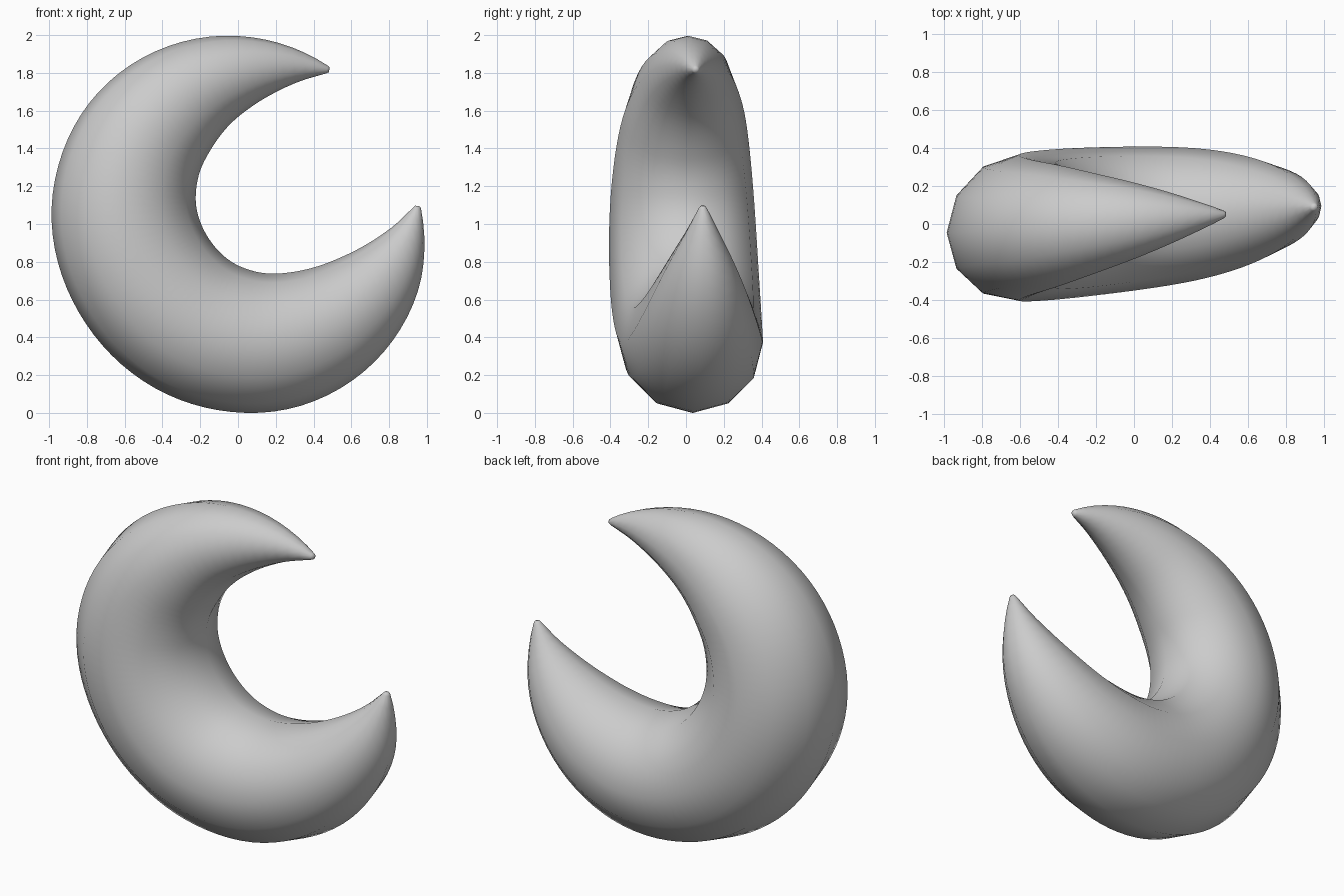
import bpy, bmesh
from math import sin, cos, pi, radians
from mathutils import Vector

if "Cube" in bpy.data.objects:
    bpy.data.objects.remove(bpy.data.objects["Cube"])

SIDES, STEPS = 12, 72
AXIS = radians(32.9)          # direction of the crescent's opening

# Stations along the body: outer angle, outer radius, inner u, inner v
stations = [(-152, .965, .82, -.424), (-141, .985, .68, -.45), (-131, 1.003, .55, -.455),
            (-110, 1.018, .31, -.43), (-77, 1.014, .035, -.332), (-45, .985, -.11, -.20),
            (0, .968, -.177, .028), (45, 1.004, -.11, .256), (77, 1.024, .035, .388),
            (110, 1.01, .31, .483), (131, .988, .55, .483), (141, .976, .68, .463),
            (152, .962, .82, .422)]
angles = [s[0] for s in stations]
values = [Vector(s[1:]) for s in stations]


def slope(i):
    """Smooth tangent through unevenly spaced stations."""
    d = lambda j: (values[j + 1] - values[j]) / (angles[j + 1] - angles[j])
    if i == 0:
        return d(0)
    if i == len(angles) - 1:
        return d(i - 1)
    h0, h1 = angles[i] - angles[i - 1], angles[i + 1] - angles[i]
    return (d(i - 1) * h1 + d(i) * h0) / (h0 + h1)


def sample(a):
    i = max(j for j in range(len(angles) - 1) if angles[j] <= a)
    h = angles[i + 1] - angles[i]
    t = (a - angles[i]) / h
    return (values[i] * (2 * t**3 - 3 * t**2 + 1) + slope(i) * h * (t**3 - 2 * t**2 + t)
            + values[i + 1] * (3 * t**2 - 2 * t**3) + slope(i + 1) * h * (t**3 - t**2))


def world(u, v):
    return Vector((u * cos(AXIS) - v * sin(AXIS), 0, 1 + u * sin(AXIS) + v * cos(AXIS)))


# Sections as (centre, outward half-width vector)
sections = []
for k in range(STEPS + 1):
    a = angles[0] + (angles[-1] - angles[0]) * k / STEPS
    r, u, v = sample(a)
    o, n = world(-r * cos(radians(a)), r * sin(radians(a))), world(u, v)
    sections.append(((o + n) / 2, (o - n) / 2))


# Small rounded end on each horn
def tip(end, before):
    d = (end[0] - before[0]).normalized()
    return (end[0] + d * 0.012, end[1] * 0.6)


sections = [tip(sections[0], sections[1])] + sections + [tip(sections[-1], sections[-2])]

# Loft round sections, leaning the whole body slightly in y
bm = bmesh.new()
rings = []
for c, h in sections:
    ring = []
    for j in range(SIDES):
        a = 2 * pi * j / SIDES
        p = c + h * cos(a) + Vector((0, h.length * sin(a), 0))
        p.y += 0.02 + 0.07 * p.x - 0.008 * (p.z - 1)
        ring.append(bm.verts.new(p))
    rings.append(ring)
for a, b in zip(rings, rings[1:]):
    for j in range(SIDES):
        k = (j + 1) % SIDES
        bm.faces.new((a[j], a[k], b[k], b[j]))
bm.faces.new(rings[0])
bm.faces.new(rings[-1])
bmesh.ops.recalc_face_normals(bm, faces=bm.faces)
for f in bm.faces:
    f.smooth = True

# Centre on the ground
for ax in range(3):
    lo, hi = min(v.co[ax] for v in bm.verts), max(v.co[ax] for v in bm.verts)
    for v in bm.verts:
        v.co[ax] -= lo if ax == 2 else (lo + hi) / 2

mesh = bpy.data.meshes.new("crescent")
bm.to_mesh(mesh)
bm.free()
bpy.context.collection.objects.link(bpy.data.objects.new("crescent", mesh))
